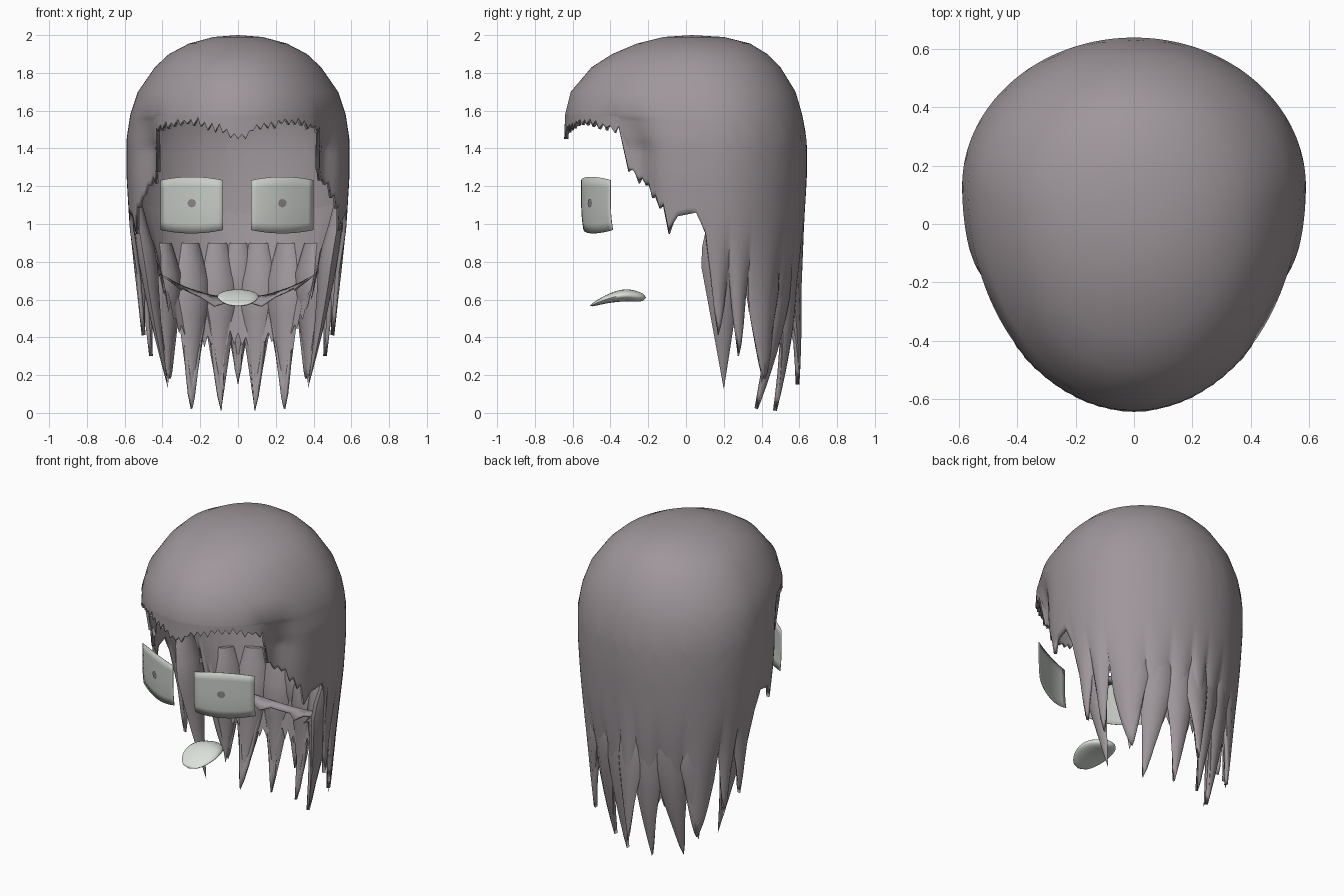
import bpy, bmesh, random
from math import sin, cos, pi, radians, exp
from mathutils import Vector

random.seed(4)
if "Cube" in bpy.data.objects:
    bpy.data.objects.remove(bpy.data.objects["Cube"])


def material(name, rgb):
    m = bpy.data.materials.new(name)
    m.use_nodes = True
    m.diffuse_color = (*rgb, 1)
    m.node_tree.nodes["Principled BSDF"].inputs["Base Color"].default_value = (*rgb, 1)
    return m


HAIR = material("mauve grey hair", (0.345, 0.305, 0.325))
EYE = material("eye grey", (0.58, 0.61, 0.57))
TONGUE = material("pale tongue", (0.72, 0.76, 0.71))
PUPIL = material("pupil grey", (0.26, 0.24, 0.25))


def build(name, mat, verts, faces, angle=40, thick=0):
    me = bpy.data.meshes.new(name)
    me.from_pydata([tuple(v) for v in verts], [], faces)
    bm = bmesh.new()
    bm.from_mesh(me)
    bmesh.ops.remove_doubles(bm, verts=bm.verts, dist=1e-5)
    bmesh.ops.recalc_face_normals(bm, faces=bm.faces)
    bm.to_mesh(me)
    bm.free()
    me.materials.append(mat)
    ob = bpy.data.objects.new(name, me)
    bpy.context.scene.collection.objects.link(ob)
    if thick:
        s = ob.modifiers.new("thickness", 'SOLIDIFY')
        s.thickness, s.offset = thick, -1
    bpy.ops.object.select_all(action='DESELECT')
    ob.select_set(True)
    bpy.context.view_layer.objects.active = ob
    bpy.ops.object.shade_smooth_by_angle(angle=radians(angle))


def grid_faces(rows, cols, wrap=False):
    n = cols if wrap else cols - 1
    return [(r * cols + c, r * cols + (c + 1) % cols,
             (r + 1) * cols + (c + 1) % cols, (r + 1) * cols + c)
            for r in range(rows - 1) for c in range(n)]


def lerp_table(table, k):
    for p, q in zip(table, table[1:]):
        if (p[0] - k) * (q[0] - k) <= 0:
            f = (k - p[0]) / (q[0] - p[0])
            return [a + (b - a) * f for a, b in zip(p[1:], q[1:])]
    return table[-1][1:]


# Head outline: height, front y, back y, half width, y of widest point
OUTLINE = [(2.0, .03, .03, 0, .03), (1.99, -.12, .2, .13, .04), (1.955, -.26, .34, .26, .05),
           (1.9, -.39, .43, .365, .06), (1.83, -.5, .5, .44, .08), (1.7, -.61, .58, .53, .1),
           (1.58, -.64, .615, .57, .12), (1.45, -.645, .64, .59, .13), (1.25, -.63, .64, .59, .13),
           (1.0, -.6, .625, .575, .13), (.6, -.55, .61, .54, .13), (.0, -.5, .6, .5, .13)]


def on_head(deg, z, scale=1.0):
    front, back, w, yc = lerp_table(OUTLINE, z)
    a = radians(deg)
    ext = (yc - front) if cos(a) > 0 else (back - yc)
    return Vector((w * sin(a) * scale, yc - cos(a) * ext * scale, z))


# Locks: first angle, tip angle, last angle, height of the notch behind, tip
LOCKS = [(88, 94, 102, .75, (.51, .17, .41)), (102, 108, 116, .75, (.47, .28, .3)),
         (116, 130, 142, .62, (.37, .42, .18)), (142, 150, 160, .56, (.25, .38, .02)),
         (160, 168, 174, .54, (.09, .48, .01)), (174, 180, 186, .54, (0, .6, .15))]

# Lower edge of the hair by angle from the front
HEM = [(0, 1.45), (8, 1.5), (25, 1.55), (40, 1.53), (50, 1.5), (52, 1.3), (56, 1.24), (62, 1.2),
       (66, 1.13), (70, 1.08), (72, .97), (76, 1.04), (84, 1.06), (88, .95)]


def hem(deg, i):
    a = abs(deg)
    for first, mid, last, notch, tip in LOCKS:
        if first < a <= last:
            before = lerp_table(HEM, 88)[0] if first == 88 else notch
            u = (mid - a) / (mid - first) if a < mid else (a - mid) / (last - mid)
            return tip[2] + ((before if a < mid else notch) - tip[2]) * u ** 1.4
    jag = random.uniform(.005, .03) * (-1, 1)[i % 2]
    return lerp_table(HEM, a)[0] + (jag if 0 < a < 74 else 0)


def cap_point(deg, z):
    a = abs(deg)
    # hair tucks in at the temples
    tuck = .1 * exp(-((a - 57) / 9) ** 2) * max(0, min(1, (1.6 - z) / .2))
    p = on_head(deg, z, 1 - tuck)
    # each lock is rounded and curls in to its tip
    for first, mid, last, notch, tip in LOCKS:
        if first < a <= last and z < 1.05:
            t = (1.05 - z) / (1.05 - tip[2])
            u = abs(a - mid) / ((mid - first) if a < mid else (last - mid))
            side = 1 if deg > 0 else -1
            goal = Vector((tip[0] * side, tip[1], tip[2]))
            p += (goal - on_head(mid * side, tip[2])) * t ** 1.8
            p -= Vector((p.x, p.y - .1, 0)).normalized() * .05 * u * u * min(1, t * 1.5) ** 1.5
            p.z = z
    return p


# Hair cap, running down into the pointed locks
N = 180
STEPS = 16
angles = [360 * i / N - 180 for i in range(N)]
upper = [o[0] for o in OUTLINE[:7]]
edge = [hem(d, i) for i, d in enumerate(angles)]
verts = [on_head(d, z) for z in upper for d in angles]
for s in range(1, STEPS + 1):
    verts += [cap_point(d, upper[-1] + (e - upper[-1]) * s / STEPS) for d, e in zip(angles, edge)]
build("hair_cap", HAIR, verts, grid_faces(len(upper) + STEPS, N, True), 50, .02)


# Full, pointed locks lying inside the cap
def inner_lock(name, deg, z0, width, tip, side):
    root = on_head(deg * side, z0)
    out = Vector((root.x, root.y - .1, 0)).normalized()
    along = Vector((-out.y, out.x, 0))
    rows, ring = 10, 8
    vs = []
    for r in range(rows):
        t = r / (rows - 1)
        z = root.z + (tip[2] - root.z) * t
        w = width / 2 * min(1, .5 + 2 * t) * min(1, 1.5 * (1 - t)) + .001
        p = on_head(deg * side, z).lerp(Vector((tip[0] * side, tip[1], z)), t ** 1.6)
        p -= out * (.02 + w * .45) * (1 - t)
        for k in range(ring):
            a = 2 * pi * k / ring
            vs.append(p + along * w * cos(a) + out * w * .45 * sin(a))
    faces = grid_faces(rows, ring, True)
    faces += [tuple(range(ring)), tuple(range((rows - 1) * ring, rows * ring))]
    build(name, HAIR, vs, faces, 50)


INNER = [("temple", 98, 1.1, .22, (.37, .2, .13)), ("side", 132, .9, .2, (.37, .4, .16)),
         ("rear", 151, .9, .21, (.25, .38, .02)), ("nape", 168, .9, .2, (.09, .48, .01))]
for part, *spec in INNER:
    for side, label in ((1, "left"), (-1, "right")):
        inner_lock(f"{part}_lock_{label}", *spec, side)
inner_lock("centre_lock", 180, .9, .18, (0, .6, .15), 1)

# Inner layer at the nape with a ragged edge
cols = 55
ragged = []
for i in range(cols):
    d = 105 + 150 * i / (cols - 1)
    ragged.append((d, .385 + random.uniform(.01, .05) * (-1, 1)[i % 2] + .5 * (abs(d - 180) / 75) ** 4))
verts = []
for s in range(6):
    verts += [on_head(d, 1.15 + (low - 1.15) * s / 5, .98 - .035 * s) for d, low in ragged]
build("nape_layer", HAIR, verts, grid_faces(6, cols), 50)

# Shelf of hair around the neck with a few ragged points
cols = 17
verts = []
for row in range(2):
    for i in range(cols):
        a = pi * i / (cols - 1)
        spike = row * (i % 4 == 2)
        k = 1.02 - row * .12 - .08 * spike
        z = .61 + .12 * abs(cos(a)) ** 2 - .03 * row - .03 * spike
        verts.append((.39 * cos(a) * k, .17 + .3 * sin(a) * k, z))
build("nape_shelf", HAIR, verts, grid_faces(2, cols), 30, .008)


# Curved eye plates with small round pupils
def eye_y(u):
    return -.4 - .155 * (1 - ((u + 1) / 2) ** 1.6)


for side, label, cx in ((1, "left", .235), (-1, "right", -.245)):
    cols, rows = 13, 7
    verts = []
    for r in range(rows):
        v = 2 * r / (rows - 1) - 1
        for c in range(cols):
            u = 2 * c / (cols - 1) - 1
            z = 1.1 + v * (.15 - .018 * u * u)
            verts.append((cx + side * u * .165, eye_y(u) + .012 * max(0, -v) ** 2, z))
    build("eye_" + label, EYE, verts, grid_faces(rows, cols), 40, .003)
    verts = []
    for k in range(16):
        a = 2 * pi * k / 16
        u = .022 * cos(a) / .165
        verts.append((cx + side * u * .165, eye_y(u) - .006, 1.11 + .022 * sin(a)))
    build("pupil_" + label, PUPIL, verts, [tuple(range(16))])

# Arched tongue, broad in front and thicker behind
rows, ring = 19, 20
verts = []
for r in range(rows):
    t = r / (rows - 1)
    w = sin(pi * t) ** .45 if 0 < t < 1 else 0
    mid = .566 + .056 * sin(pi / 2 * min(1, t * 1.5)) - .012 * max(0, t - .7) / .3
    for k in range(ring):
        a = 2 * pi * k / ring
        verts.append((.113 * w * (1 - .12 * t * t) * cos(a), -.51 + .3 * t,
                      mid + w * sin(a) * (.018 + .024 * t)))
build("tongue", TONGUE, verts, grid_faces(rows, ring, True), 60)
